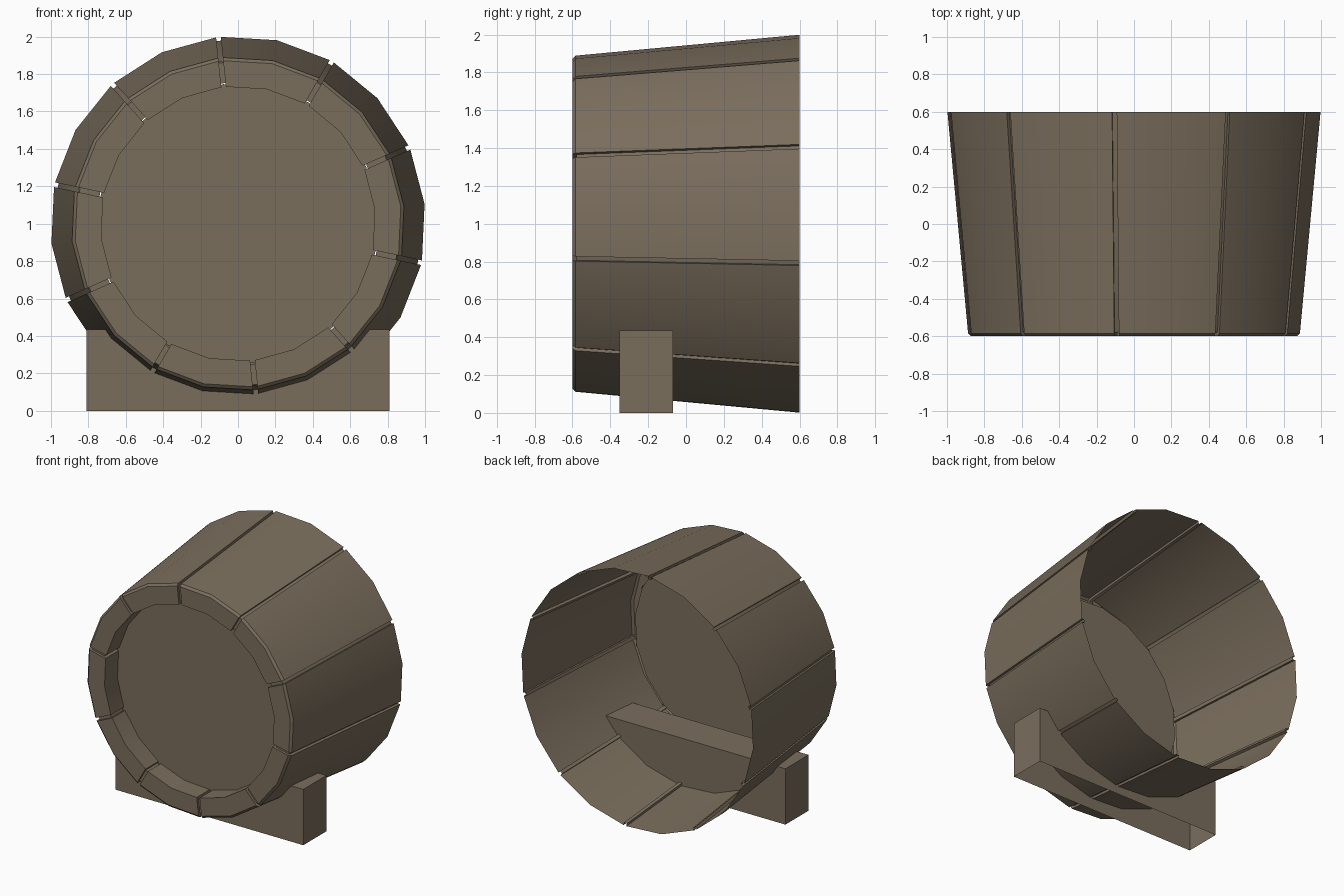
import bpy, bmesh
from math import cos, sin, radians

cube = bpy.data.objects.get("Cube")
if cube:
    bpy.data.objects.remove(cube, do_unlink=True)

STAVES = 10
STEP = radians(360 / STAVES)
START = radians(24)          # angle of the first joint
CENTRE_Z = 1.0
HALF_GAP = 0.0125

# Single weathered wood colour
wood = bpy.data.materials.new("weathered_wood")
wood.use_nodes = True
wood.diffuse_color = (0.195, 0.155, 0.108, 1)
wood.node_tree.nodes["Principled BSDF"].inputs["Base Color"].default_value = wood.diffuse_color


def add_object(name, bm):
    mesh = bpy.data.meshes.new(name)
    bm.to_mesh(mesh)
    bm.free()
    mesh.materials.append(wood)
    obj = bpy.data.objects.new(name, mesh)
    bpy.context.collection.objects.link(obj)
    return obj


def polar(r, angle, y):
    return (r * cos(angle), y, CENTRE_Z + r * sin(angle))


# Section (radius, y) from the open back, round the front rim, to the recessed head
STAVE = [(1.003, 0.6), (0.892, -0.585), (0.875, -0.6), (0.735, -0.6), (0.735, -0.44)]
GROOVE = [(0.983, 0.6), (0.872, -0.57), (0.865, -0.58), (0.755, -0.58), (0.755, -0.44)]

# Staves with sunken joints between them
bm = bmesh.new()


def column(section, angle, side):
    return [bm.verts.new(polar(r, angle + side * HALF_GAP / r, y)) for r, y in section]


columns = []
for i in range(STAVES):
    joint = START + i * STEP
    columns += [column(STAVE, joint, -1), column(GROOVE, joint, -1),
                column(GROOVE, joint, 1), column(STAVE, joint, 1),
                column(STAVE, joint + STEP / 2, 0)]
for i, col in enumerate(columns):
    nxt = columns[(i + 1) % len(columns)]
    for k in range(len(STAVE) - 1):
        bm.faces.new((col[k], nxt[k], nxt[k + 1], col[k + 1]))
staves = add_object("barrel_staves", bm)

# Recessed round head
bm = bmesh.new()
bm.faces.new([bm.verts.new(polar(0.75, START + i * STEP / 2, -0.44))
              for i in range(STAVES * 2)])
add_object("barrel_head", bm)

# Support block under the barrel, open underneath
bm = bmesh.new()
bmesh.ops.create_cube(bm, size=1)
for v in bm.verts:
    v.co = (v.co.x * 1.62, v.co.y * 0.285 - 0.21, (v.co.z + 0.5) * 0.435)
bm.normal_update()
bmesh.ops.delete(bm, geom=[f for f in bm.faces if f.normal.z < -0.5], context='FACES_ONLY')
add_object("support_block", bm)

# Smooth the curved staves, keeping their edges crisp
bpy.ops.object.select_all(action='DESELECT')
staves.select_set(True)
bpy.context.view_layer.objects.active = staves
bpy.ops.object.shade_smooth_by_angle(angle=radians(30))
